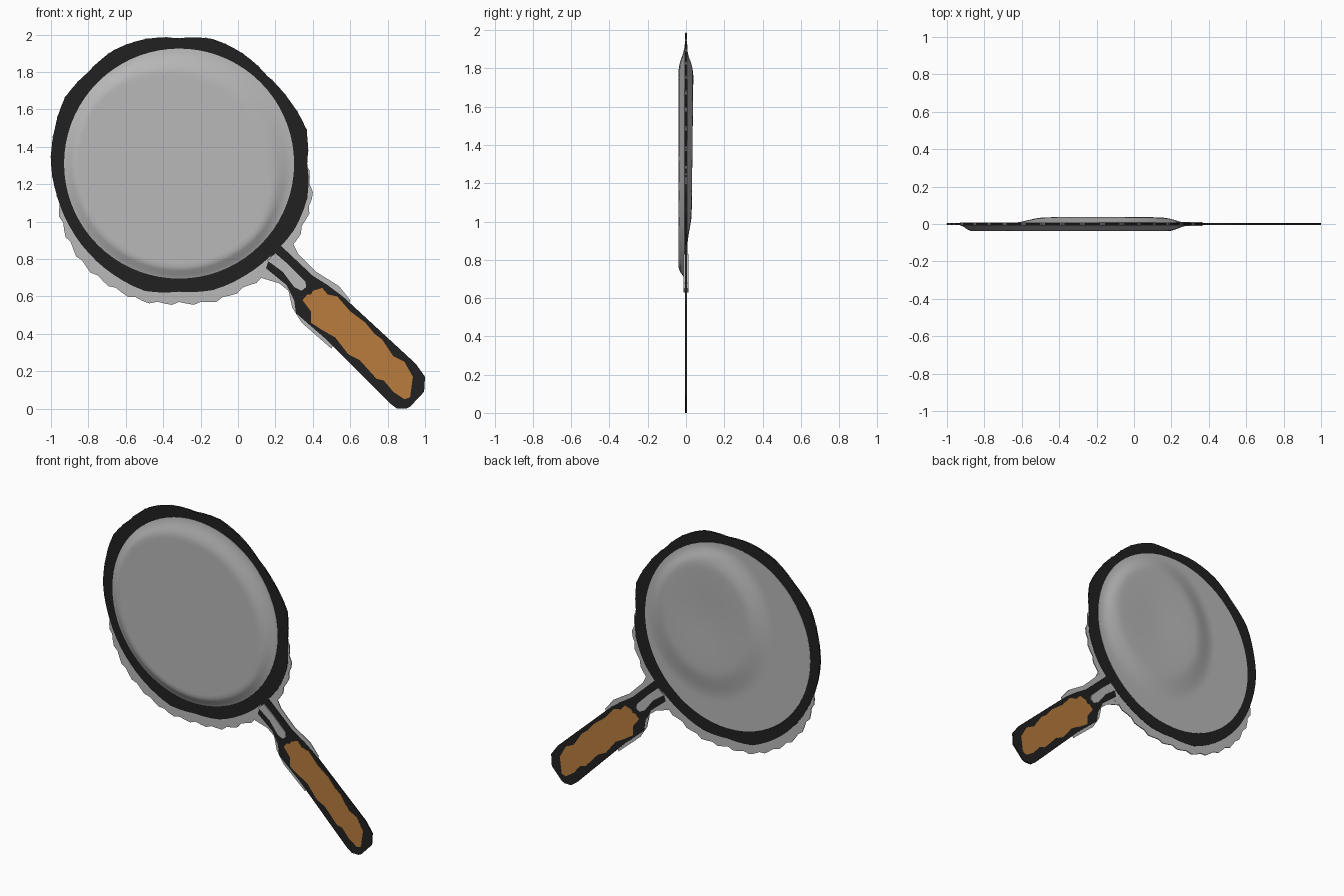
import bpy
import bmesh
from math import sin, cos, radians, tau, hypot

default_cube = bpy.data.objects.get("Cube")
if default_cube:
    bpy.data.objects.remove(default_cube, do_unlink=True)

CENTRE_X, CENTRE_Z, PAN_RADIUS = -0.315, 1.31, 0.615


def make_material(name, colour):
    material = bpy.data.materials.new(name)
    material.use_nodes = True
    rgba = (*colour, 1.0)
    material.diffuse_color = rgba
    material.node_tree.nodes["Principled BSDF"].inputs["Base Color"].default_value = rgba
    return material


grey = make_material("steel grey", (0.48, 0.48, 0.48))
black = make_material("outline black", (0.015, 0.015, 0.015))
wood = make_material("warm wood", (0.48, 0.2, 0.047))


def finish(name, bm, material):
    bmesh.ops.recalc_face_normals(bm, faces=bm.faces)
    mesh = bpy.data.meshes.new(name)
    bm.to_mesh(mesh)
    bm.free()
    mesh.materials.append(material)
    obj = bpy.data.objects.new(name, mesh)
    bpy.context.collection.objects.link(obj)
    return obj


def plate(name, outline, half_thickness, material):
    """Flat slab cut to an x-z outline, centred on y = 0."""
    bm = bmesh.new()
    face = bm.faces.new([bm.verts.new((x, -half_thickness, z)) for x, z in outline])
    moved = bmesh.ops.extrude_face_region(bm, geom=[face])["geom"]
    corners = [item for item in moved if isinstance(item, bmesh.types.BMVert)]
    bmesh.ops.translate(bm, verts=corners, vec=(0, 2 * half_thickness, 0))
    return finish(name, bm, material)


def polar_outline(radii, steps, tooth=0.0):
    """Closed outline from evenly spaced radii, with optional ragged teeth."""
    points = []
    for step in range(steps):
        place = step / steps * len(radii)
        index = int(place)
        blend = place - index
        radius = radii[index] * (1 - blend) + radii[(index + 1) % len(radii)] * blend
        radius += tooth * (step % 3 - 1)
        angle = tau * step / steps
        points.append((CENTRE_X + radius * cos(angle), CENTRE_Z + radius * sin(angle)))
    return points


def smoothstep(value):
    value = max(0.0, min(1.0, value))
    return value * value * (3 - 2 * value)


# Dark rim around the pan, one radius every 15 degrees
rim_radii = [0.685, 0.705, 0.68, 0.665, 0.68, 0.69, 0.67, 0.69,
             0.70, 0.69, 0.705, 0.69, 0.685, 0.675, 0.675, 0.68,
             0.69, 0.705, 0.685, 0.70, 0.695, 0.695, 0.71, 0.71]
plate("pan_rim", polar_outline(rim_radii, 72), 0.005, black)

# Ragged grey fringe that shows below the rim
fringe_radii = [radius - 0.004 for radius in rim_radii]
fringe_radii[14:] = [0.71, 0.74, 0.75, 0.76, 0.747, 0.76, 0.75, 0.77, 0.745, 0.735]
plate("pan_fringe", polar_outline(fringe_radii, 120, 0.007), 0.003, grey)

# Grey collar joining the fringe to the handle
plate("handle_collar", [
    (0.30, 0.98), (0.285, 0.90), (0.32, 0.83), (0.42, 0.73), (0.54, 0.655),
    (0.60, 0.58), (0.50, 0.32), (0.34, 0.46), (0.29, 0.54), (0.27, 0.63),
    (0.22, 0.67), (0.12, 0.70), (0.0, 0.64), (0.0, 0.90)], 0.0025, grey)

# Dark handle body with its narrow neck
plate("handle_body", [
    (0.19, 0.85), (0.23, 0.87), (0.40, 0.71), (0.48, 0.66), (0.56, 0.60),
    (0.95, 0.24), (1.0, 0.17), (0.995, 0.09), (0.92, 0.01), (0.90, 0.0),
    (0.85, 0.0), (0.81, 0.03), (0.46, 0.38), (0.31, 0.51), (0.30, 0.58),
    (0.26, 0.66), (0.15, 0.75), (0.16, 0.78)], 0.005, black)

# Grey inlay along the neck
plate("neck_inlay", [
    (0.155, 0.79), (0.20, 0.83), (0.27, 0.77), (0.36, 0.68), (0.365, 0.65),
    (0.34, 0.63), (0.30, 0.65), (0.24, 0.73), (0.18, 0.775)], 0.012, grey)

# Wooden grip inlay with a wavering edge
plate("wooden_grip", [
    (0.345, 0.58), (0.37, 0.61), (0.39, 0.61), (0.40, 0.63), (0.45, 0.645),
    (0.48, 0.61), (0.53, 0.60), (0.60, 0.52), (0.68, 0.46), (0.73, 0.40),
    (0.77, 0.37), (0.83, 0.28), (0.89, 0.25), (0.935, 0.17), (0.92, 0.06),
    (0.89, 0.05), (0.83, 0.09), (0.78, 0.15), (0.74, 0.16), (0.65, 0.26),
    (0.59, 0.29), (0.52, 0.38), (0.45, 0.42), (0.39, 0.46), (0.39, 0.52)],
    0.0065, wood)


def front_depth(radius, angle):
    """Flat cooking face with a rounded edge, widest at the upper side."""
    width = 0.06 + 0.10 * max(0.0, cos(angle - radians(50)))
    return -0.007 - 0.031 * smoothstep((PAN_RADIUS - radius) / width)


def back_depth(radius, angle):
    """Off-centre raised base with a shallow hollow in it."""
    x = CENTRE_X + radius * cos(angle)
    z = CENTRE_Z + radius * sin(angle)
    distance = hypot((x + 0.17) / 0.48, (z - 1.40) / 0.54)
    height = 0.026 + 0.012 * (z - CENTRE_Z) - 0.006 * smoothstep(1 - distance * 1.6)
    edge = smoothstep((PAN_RADIUS - radius) / 0.09)
    return 0.007 + height * edge * smoothstep((1 - distance) / 0.35)


def add_shell(bm, depth, outer_ring, segments, rings):
    """Polar grid from the shared outer ring down to the middle."""
    previous = outer_ring
    for ring in range(rings - 1, 0, -1):
        radius = PAN_RADIUS * ring / rings
        current = []
        for step in range(segments):
            angle = tau * step / segments
            current.append(bm.verts.new((CENTRE_X + radius * cos(angle),
                                         depth(radius, angle),
                                         CENTRE_Z + radius * sin(angle))))
        for step in range(segments):
            after = (step + 1) % segments
            bm.faces.new((previous[step], previous[after], current[after], current[step]))
        previous = current
    middle = bm.verts.new((CENTRE_X, depth(0, 0), CENTRE_Z))
    for step in range(segments):
        bm.faces.new((previous[step], previous[(step + 1) % segments], middle))


# Pan bowl: front and back shells joined by a thin edge band
SEGMENTS, RINGS = 72, 30
bowl = bmesh.new()
edges = []
for depth in (front_depth, back_depth):
    ring = []
    for step in range(SEGMENTS):
        angle = tau * step / SEGMENTS
        ring.append(bowl.verts.new((CENTRE_X + PAN_RADIUS * cos(angle),
                                    depth(PAN_RADIUS, angle),
                                    CENTRE_Z + PAN_RADIUS * sin(angle))))
    add_shell(bowl, depth, ring, SEGMENTS, RINGS)
    edges.append(ring)
for step in range(SEGMENTS):
    after = (step + 1) % SEGMENTS
    bowl.faces.new((edges[0][step], edges[0][after], edges[1][after], edges[1][step]))
pan_bowl = finish("pan_bowl", bowl, grey)

bpy.ops.object.select_all(action="DESELECT")
pan_bowl.select_set(True)
bpy.context.view_layer.objects.active = pan_bowl
bpy.ops.object.shade_smooth_by_angle(angle=radians(50))
